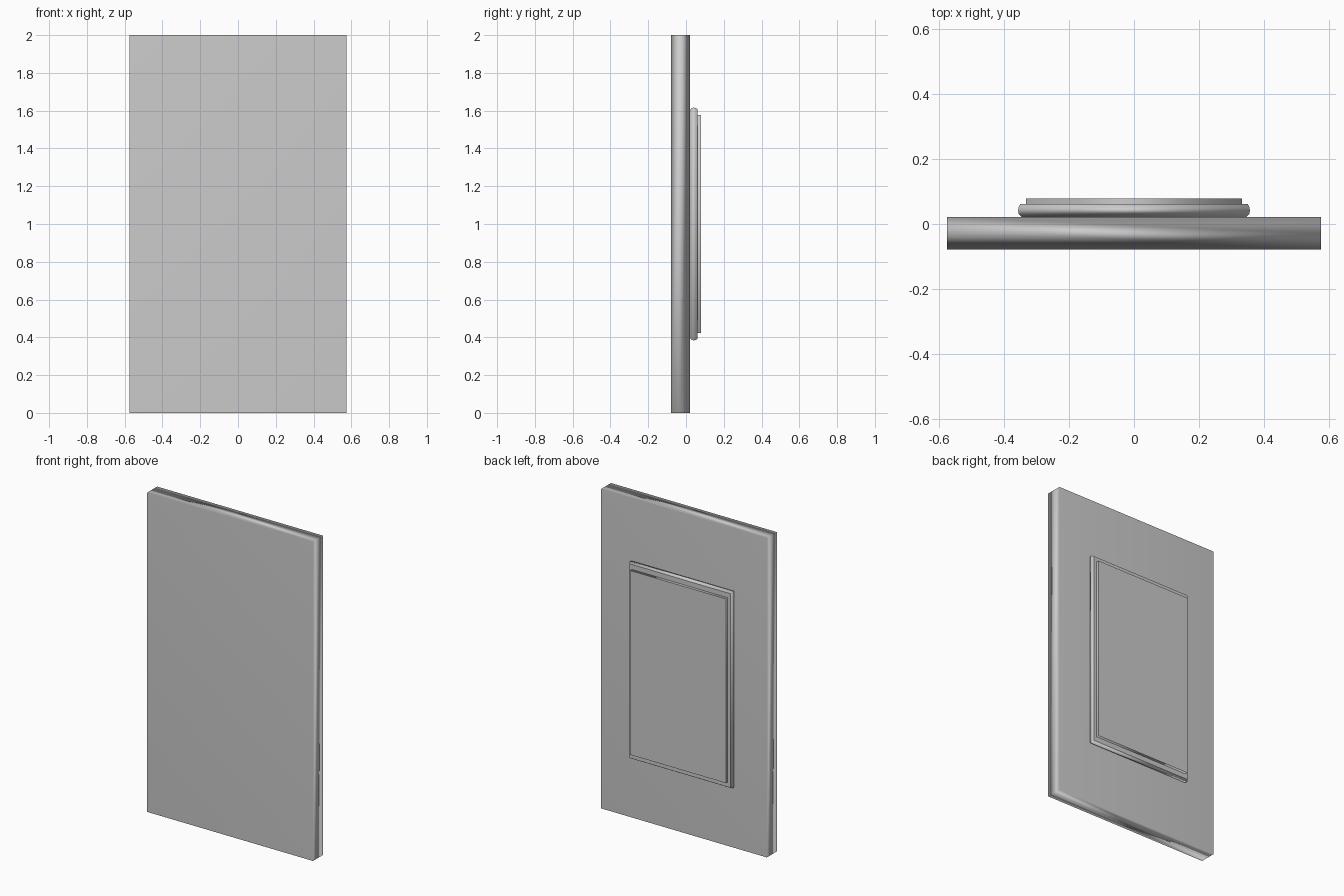
import bpy, bmesh

if "Cube" in bpy.data.objects:
    bpy.data.objects.remove(bpy.data.objects["Cube"])


def rect_stack(name, rings, sharp_rings=(), cz=1.0):
    """Loft rectangles (half width, half height, y) along y, capped at both ends."""
    bm = bmesh.new()
    loops = []
    for hw, hh, y in rings:
        loops.append([bm.verts.new((sx * hw, y, cz + sz * hh))
                      for sx, sz in ((-1, -1), (1, -1), (1, 1), (-1, 1))])
    for a, b in zip(loops, loops[1:]):
        for i in range(4):
            j = (i + 1) % 4
            bm.faces.new((a[i], a[j], b[j], b[i]))
    bm.faces.new(loops[0])
    bm.faces.new(loops[-1])
    bmesh.ops.recalc_face_normals(bm, faces=bm.faces)
    for f in bm.faces:
        f.smooth = True
    # creases that split the smooth shading
    for r in sharp_rings:
        for i in range(4):
            bm.edges.get((loops[r][i], loops[r][(i + 1) % 4])).smooth = False
    mesh = bpy.data.meshes.new(name)
    bm.to_mesh(mesh)
    bm.free()
    obj = bpy.data.objects.new(name, mesh)
    bpy.context.collection.objects.link(obj)
    # large faces dominate the smooth normals
    mod = obj.modifiers.new("area_normals", 'WEIGHTED_NORMAL')
    mod.mode = 'FACE_AREA'
    mod.keep_sharp = True
    return obj


# main slab, creased around the middle of its edge
rect_stack("door_slab", [(0.575, 1.0, -0.079), (0.575, 1.0, -0.030),
                         (0.575, 1.0, 0.021)], sharp_rings=(1,))

# rounded moulding on the back
rect_stack("panel_moulding", [(0.345, 0.603, 0.021), (0.354, 0.613, 0.030),
                              (0.356, 0.616, 0.040), (0.355, 0.615, 0.050),
                              (0.350, 0.608, 0.061)], sharp_rings=(0, 4))

# raised plate on the moulding
rect_stack("raised_panel", [(0.332, 0.577, 0.060), (0.332, 0.577, 0.079)],
           sharp_rings=(0, 1))
